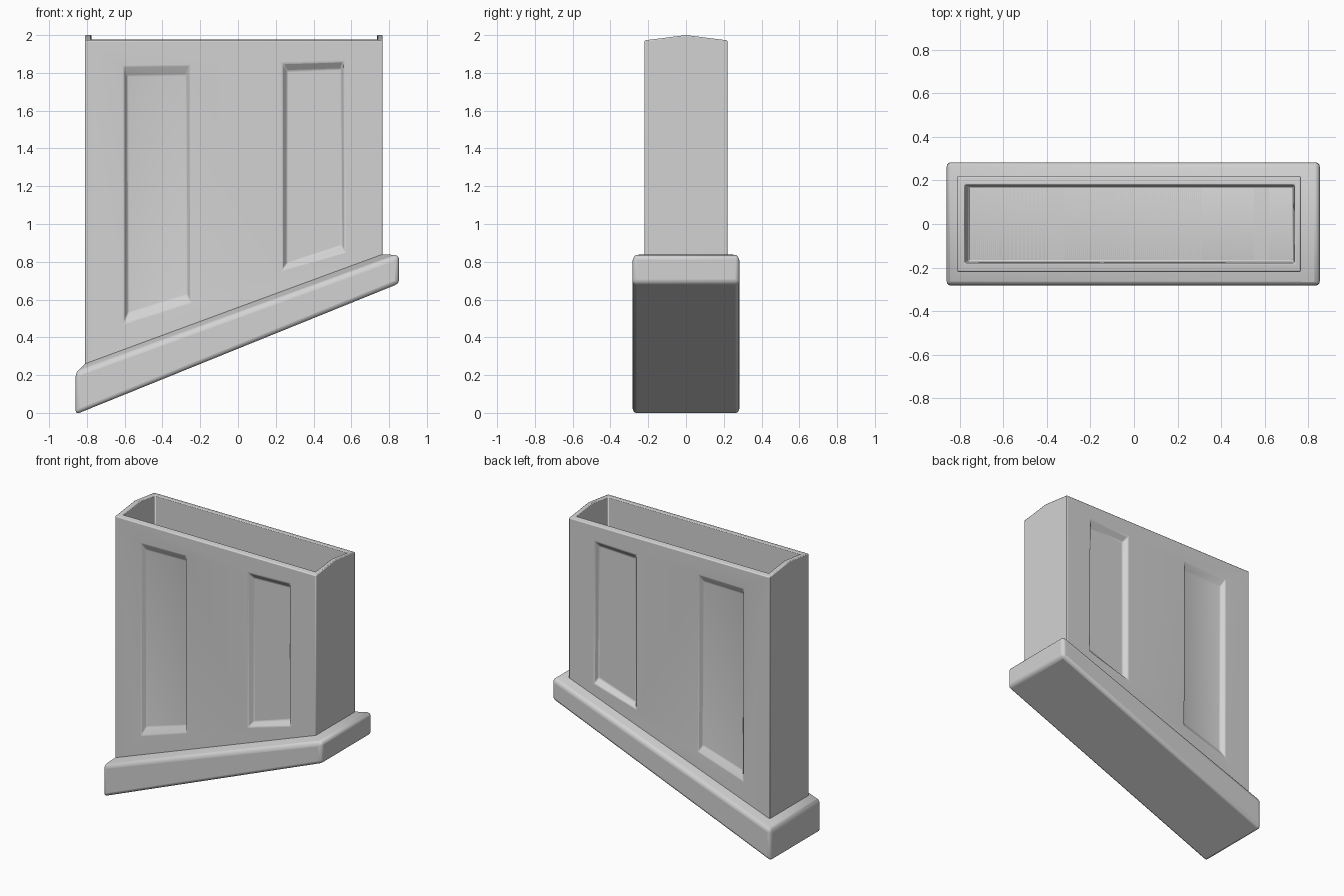
import bpy, bmesh, math
from mathutils import Vector

cube = bpy.data.objects.get("Cube")
if cube:
    bpy.data.objects.remove(cube, do_unlink=True)

grey = bpy.data.materials.new("plain_grey")
grey.use_nodes = True
colour = (0.65, 0.65, 0.65, 1)
grey.diffuse_color = colour
grey.node_tree.nodes["Principled BSDF"].inputs["Base Color"].default_value = colour

X0, X1, Y = -0.81, 0.765, 0.22      # body footprint
EAVE, PEAK = 1.972, 2.0             # rim height and end gable height


def skirt(x):
    """Height of the sloping line where the body meets the base."""
    return 0.26 + (x - X0) * 0.368


def finish(name, bm, bevel, segments, limit):
    bmesh.ops.remove_doubles(bm, verts=bm.verts, dist=0.0001)
    bmesh.ops.recalc_face_normals(bm, faces=bm.faces)
    mesh = bpy.data.meshes.new(name)
    bm.to_mesh(mesh)
    bm.free()
    mesh.materials.append(grey)
    obj = bpy.data.objects.new(name, mesh)
    bpy.context.collection.objects.link(obj)
    mod = obj.modifiers.new("soft_edges", "BEVEL")
    mod.width, mod.segments = bevel, segments
    mod.limit_method, mod.angle_limit = "ANGLE", math.radians(limit)
    bpy.ops.object.select_all(action="DESELECT")
    obj.select_set(True)
    bpy.context.view_layer.objects.active = obj
    bpy.ops.object.shade_smooth_by_angle(angle=math.radians(35))
    return obj


def bridge(bm, a, b):
    n = len(a)
    for i in range(n):
        j = (i + 1) % n
        bm.faces.new((a[i], a[j], b[j], b[i]))


def rect_ring(bm, x0, x1, y, z0, z1):
    """Rectangle whose height runs from z0 at x0 to z1 at x1."""
    pts = ((x0, -y, z0), (x1, -y, z1), (x1, y, z1), (x0, y, z0))
    return [bm.verts.new(p) for p in pts]


def gable_ring(bm, x0, x1, y, height):
    """Six-point ring with a middle point on each end."""
    pts = ((x0, -y), (x1, -y), (x1, 0), (x1, y), (x0, y), (x0, 0))
    return [bm.verts.new((px, py, height(px, py))) for px, py in pts]


def rim(x, y):
    return PEAK - (PEAK - EAVE) * abs(y) / Y


# Sloping base with a chamfered top edge
bm = bmesh.new()
rings = [rect_ring(bm, -0.86, 0.853, 0.283, -0.008, 0.685),
         rect_ring(bm, -0.86, 0.853, 0.283, 0.212, 0.835),
         rect_ring(bm, X0, X1, Y, skirt(X0), skirt(X1))]
for low, high in zip(rings, rings[1:]):
    bridge(bm, low, high)
bm.faces.new(rings[0])
bm.faces.new(rings[-1])
finish("sloping_base", bm, 0.022, 3, 42)

# Panels: outer edge and sunken floor, as (x, z) corners
panels = [
    (((-0.605, 1.835), (-0.255, 1.84), (-0.25, 0.585), (-0.605, 0.47)),
     ((-0.585, 1.785), (-0.275, 1.79), (-0.27, 0.625), (-0.58, 0.53))),
    (((0.235, 1.85), (0.56, 1.86), (0.565, 0.85), (0.235, 0.755)),
     ((0.26, 1.81), (0.545, 1.82), (0.55, 0.885), (0.26, 0.79))),
]
DEPTH = 0.03

# Hollow body: panelled long walls, gabled ends, rim and cavity
bm = bmesh.new()
for side in (-1, 1):
    def loop(points, y):
        return [bm.verts.new((x, side * y, z)) for x, z in points]

    outline = loop(((X0, skirt(X0) - 0.05), (X1, skirt(X1) - 0.05),
                    (X1, EAVE), (X0, EAVE)), Y)
    borders = [outline]
    for edge, sunk in panels:
        outer, inner = loop(edge, Y), loop(sunk, Y - DEPTH)
        bridge(bm, outer, inner)
        bm.faces.new(inner)
        borders.append(outer)
    edges = []
    for ring in borders:
        for a, b in zip(ring, ring[1:] + ring[:1]):
            edges.append(bm.edges.get((a, b)) or bm.edges.new((a, b)))
    bmesh.ops.triangle_fill(bm, edges=edges, use_beauty=True,
                            normal=Vector((0, side, 0)))

for x in (X0, X1):
    foot = skirt(x) - 0.05
    pts = ((-Y, foot), (Y, foot), (Y, EAVE), (0, PEAK), (-Y, EAVE))
    bm.faces.new([bm.verts.new((x, y, z)) for y, z in pts])

bm.faces.new(rect_ring(bm, X0, X1, Y, skirt(X0) - 0.05, skirt(X1) - 0.05))
top = gable_ring(bm, X0, X1, Y, rim)
lip = gable_ring(bm, X0 + 0.035, X1 - 0.03, 0.178, rim)
floor = gable_ring(bm, X0 + 0.05, X1 - 0.035, 0.172, lambda x, y: skirt(x))
bridge(bm, top, lip)
bridge(bm, lip, floor)
bm.faces.new(floor)
finish("hollow_body", bm, 0.006, 2, 25)
